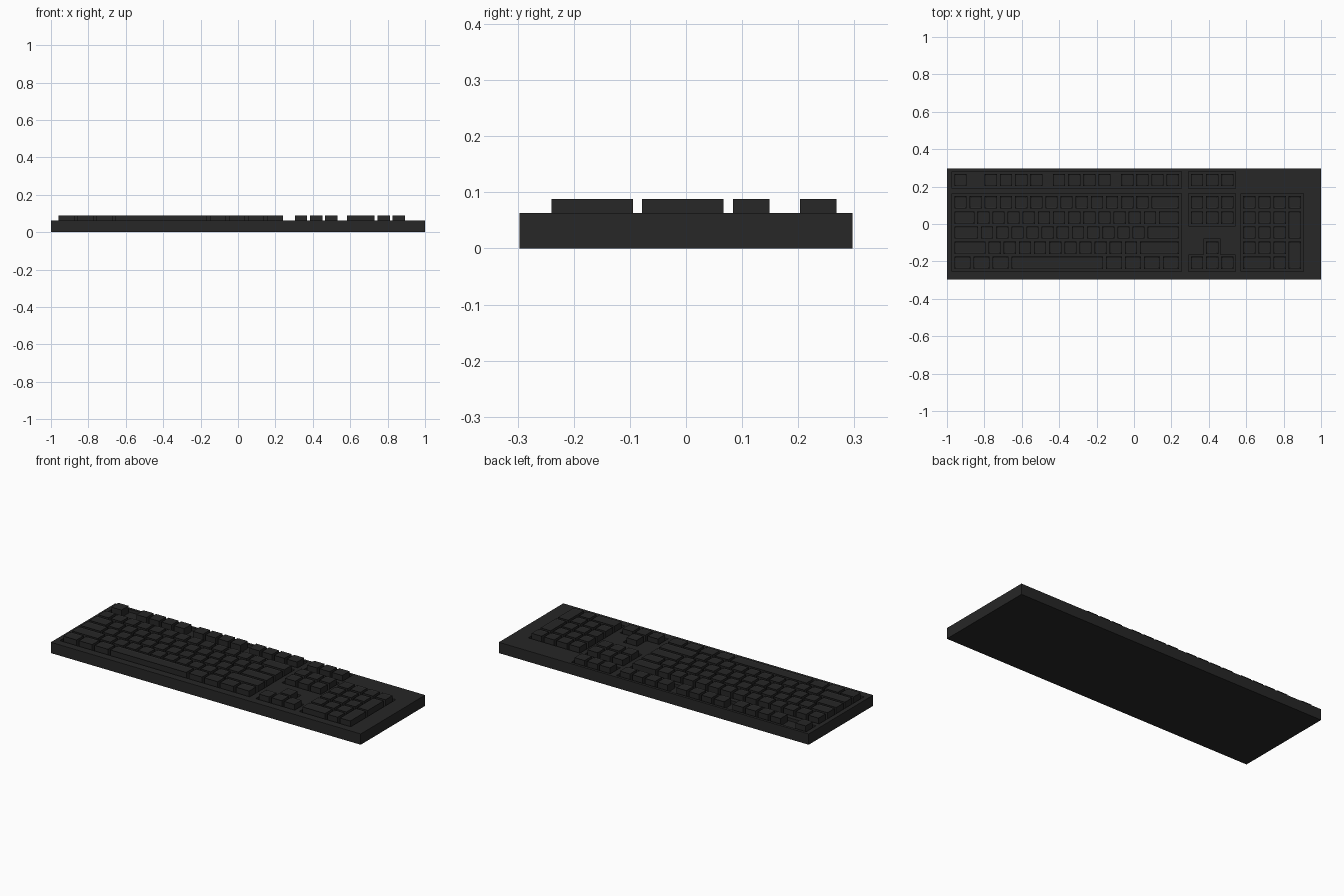
import bpy, bmesh

if "Cube" in bpy.data.objects:
    bpy.data.objects.remove(bpy.data.objects["Cube"])

W, D, H, TOP, FLOOR = 2.0, 0.594, 0.063, 0.088, 0.045
PITCH, KEY = 0.081, 0.0655
ROWS = [-0.207, -0.127, -0.046, 0.034, 0.1165, 0.2355]   # row centres, front to back


def paint(ob, name, c):
    m = bpy.data.materials.get(name) or bpy.data.materials.new(name)
    m.diffuse_color = (c, c, c, 1)
    m.use_nodes = True
    m.node_tree.nodes["Principled BSDF"].inputs["Base Color"].default_value = m.diffuse_color
    ob.data.materials.append(m)


def add_box(bm, x0, x1, y0, y1, z0, z1):
    r = bmesh.ops.create_cube(bm, size=1)
    for v in r['verts']:
        v.co = (x1 if v.co.x > 0 else x0, y1 if v.co.y > 0 else y0, z1 if v.co.z > 0 else z0)
    return r['verts']


def finish(bm, name):
    me = bpy.data.meshes.new(name)
    bm.to_mesh(me)
    bm.free()
    ob = bpy.data.objects.new(name, me)
    bpy.context.collection.objects.link(ob)
    return ob


# key with a shallow dished top
def add_key(bm, x0, x1, y0, y1):
    verts = add_box(bm, x0, x1, y0, y1, FLOOR - 0.002, TOP)
    top = [f for f in verts[0].link_faces[:] + verts[-1].link_faces[:]
           if all(v.co.z > TOP - 1e-5 for v in f.verts)]
    bmesh.ops.inset_region(bm, faces=top[:1], thickness=0.009, depth=-0.003)


# row of keys: positive = width in key units, negative = empty space
def add_row(bm, x, row, widths, span=1):
    y0, y1 = ROWS[row] - KEY / 2, ROWS[row + span - 1] + KEY / 2
    for w in widths:
        if w > 0:
            add_key(bm, x, x + w * PITCH - (PITCH - KEY), y0, y1)
        x += abs(w) * PITCH


XM, XN, XP = -0.96, 0.304, 0.584      # left edges of the three key blocks

# main block
bm = bmesh.new()
for i, row in enumerate([
        [1.25, 1.25, 1.25, 6.25, 1.25, 1.25, 1.25, 1.25],
        [2.25] + [1] * 10 + [2.75],
        [1.75] + [1] * 11 + [2.25],
        [1.5] + [1] * 12 + [1.5],
        [1] * 13 + [2],
        [1, -1] + [1] * 4 + [-.5] + [1] * 4 + [-.5] + [1] * 4]):
    add_row(bm, XM, i, row)
main_keys = finish(bm, "main_keys")

# navigation and arrow keys
bm = bmesh.new()
for i in (0, 3, 4, 5):
    add_row(bm, XN, i, [1, 1, 1])
add_row(bm, XN, 1, [-1, 1])
navigation_keys = finish(bm, "navigation_keys")

# number pad with two tall keys
bm = bmesh.new()
add_row(bm, XP, 0, [2, 1])
for i in (1, 2, 3):
    add_row(bm, XP, i, [1, 1, 1])
add_row(bm, XP, 4, [1, 1, 1, 1])
for i in (0, 2):
    add_row(bm, XP + 3 * PITCH, i, [1], 2)
number_pad_keys = finish(bm, "number_pad_keys")

# case with sunken wells under the key blocks
bm = bmesh.new()
add_box(bm, -W / 2, W / 2, -D / 2, D / 2, 0, H)
case = finish(bm, "case")
bm = bmesh.new()
M = 0.013
wells = [(XM, 0.24, 0, 4), (XM, 0.24, 5, 5), (XN, 0.53, 5, 5), (XN, 0.53, 3, 4),
         (XN, 0.53, 0, 0), (XN + PITCH, XN + PITCH + KEY, 1, 1), (XP, 0.892, 0, 4)]
for x0, x1, a, b in wells:
    top_edge = ROWS[b] + KEY / 2 + M
    if (a, b) == (0, 0):
        top_edge -= 0.0055
    low = ROWS[a] - KEY / 2 - M
    if (a, b) == (1, 1):
        low += 0.004
    add_box(bm, x0 - M, x1 + M, low, top_edge, FLOOR, 0.2)
cutter = finish(bm, "well_cutter")
cutter.hide_render = True
cutter.hide_viewport = True
mod = case.modifiers.new("wells", 'BOOLEAN')
mod.object = cutter
mod.solver = 'EXACT'
mod.use_self = True

paint(case, "case_black", 0.02)
for ob in (main_keys, navigation_keys, number_pad_keys):
    paint(ob, "key_black", 0.02)
